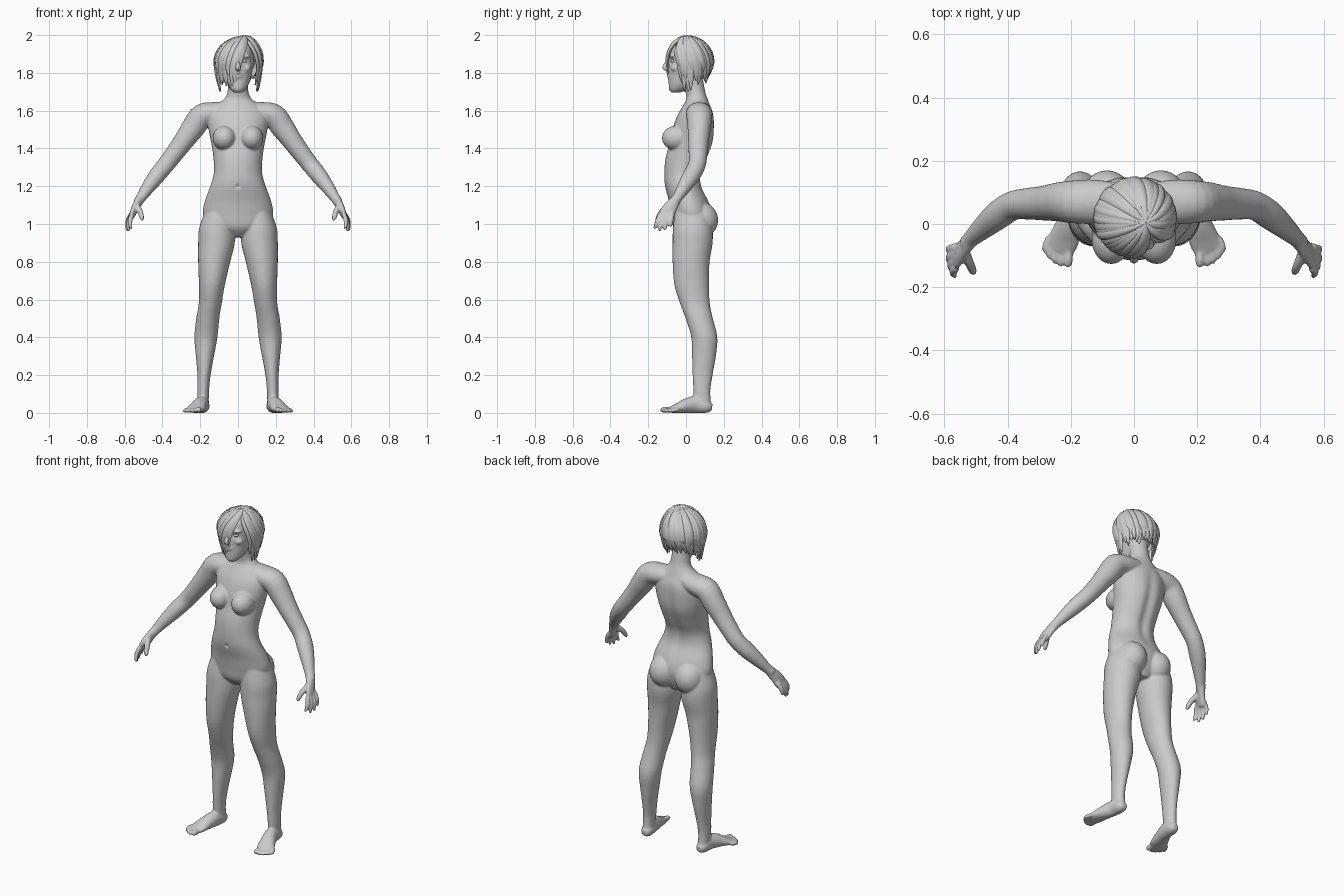
import bpy, bmesh, random
from math import sin, cos, pi, exp, radians
from mathutils import Vector as V

random.seed(4)
if "Cube" in bpy.data.objects:
    bpy.data.objects.remove(bpy.data.objects["Cube"])

clay = bpy.data.materials.new("clay_grey")
clay.use_nodes = True
GREY = (0.6, 0.6, 0.6, 1)
clay.diffuse_color = GREY
clay.node_tree.nodes["Principled BSDF"].inputs["Base Color"].default_value = GREY

X, Y, Z = V((1, 0, 0)), V((0, 1, 0)), V((0, 0, 1))


def refine(rows, steps):
    """Catmull-Rom interpolation of section rows."""
    out = []
    n = len(rows)
    for i in range(n - 1):
        p = [rows[max(0, min(n - 1, i + k))] for k in (-1, 0, 1, 2)]
        for s in range(steps):
            t = s / steps
            out.append([b + t * (c - a + t * (2 * a - 5 * b + 4 * c - d + t * (3 * (b - c) + d - a))) / 2
                        for a, b, c, d in zip(*p)])
    return out + [list(rows[-1])]


def tube(bm, rows, ref=Y, side=1, flat=False, steps=4, segs=20):
    """Loft ellipses; each row is x, y, z, width, depth; depth lies along ref."""
    rows = refine(rows, steps)
    pts = [V((r[0] * side, r[1], r[2])) for r in rows]
    rings = []
    for i, (p, r) in enumerate(zip(pts, rows)):
        t = Z if flat else (pts[min(i + 1, len(pts) - 1)] - pts[max(i - 1, 0)]).normalized()
        up = ref(p) if callable(ref) else V((ref.x * side, ref.y, ref.z))
        a = t.cross(up).normalized()
        b = a.cross(t)
        rings.append([bm.verts.new(p + a * r[3] * cos(2 * pi * k / segs) + b * r[4] * sin(2 * pi * k / segs))
                      for k in range(segs)])
    for q, w in zip(rings, rings[1:]):
        for k in range(segs):
            bm.faces.new((q[k], q[k - 1], w[k - 1], w[k]))
    bm.faces.new(rings[0])
    bm.faces.new(rings[-1][::-1])


def ball(bm, centre, radii):
    new = bmesh.ops.create_uvsphere(bm, u_segments=28, v_segments=18, radius=1)["verts"]
    for v in new:
        v.co = V(c + r * q for c, r, q in zip(centre, radii, v.co))
    return new


def finish(bm, name):
    bmesh.ops.recalc_face_normals(bm, faces=bm.faces)
    me = bpy.data.meshes.new(name)
    bm.to_mesh(me)
    bm.free()
    ob = bpy.data.objects.new(name, me)
    bpy.context.collection.objects.link(ob)
    me.materials.append(clay)
    bpy.ops.object.select_all(action="DESELECT")
    ob.select_set(True)
    bpy.context.view_layer.objects.active = ob
    return ob


body = bmesh.new()

# Torso and neck: height, centre y, half width, half depth
torso = [(.93, .04, .06, .06), (.98, .03, .15, .095), (1.05, .03, .185, .108), (1.12, .015, .176, .105),
         (1.2, -.013, .147, .098), (1.27, -.015, .128, .1), (1.35, .005, .13, .113), (1.43, .03, .142, .116),
         (1.5, .04, .156, .112), (1.57, .05, .16, .098), (1.62, .055, .125, .075), (1.66, .058, .075, .057),
         (1.7, .05, .055, .052), (1.78, .035, .052, .052)]
tube(body, [(0, y, z, w, d) for z, y, w, d in torso], flat=True, segs=36)

# Head
head = [(1.695, -.055, .02, .022), (1.715, -.04, .043, .05), (1.75, -.02, .061, .072), (1.8, .005, .075, .096),
        (1.85, .015, .083, .105), (1.9, .02, .085, .108), (1.94, .02, .075, .095), (1.97, .02, .045, .06)]
tube(body, [(0, y, z, w, d) for z, y, w, d in head], flat=True, segs=32)
tube(body, [(0, -.085, 1.885, .01, .01), (0, -.103, 1.85, .011, .012), (0, -.114, 1.828, .016, .012),
            (0, -.095, 1.815, .012, .01)], segs=12)
for z, w in ((1.79, .026), (1.777, .021)):
    ball(body, (0, -.083, z), (w, .018, .007))
ball(body, (0, -.07, 1.718), (.024, .022, .02))

for s in (1, -1):
    # Chest and seat
    ball(body, (.072 * s, -.048, 1.455), (.062, .079, .066))
    ball(body, (.085 * s, .078, 1.02), (.083, .092, .095))
    # Brow and cheek
    ball(body, (.036 * s, -.068, 1.888), (.03, .018, .009))
    ball(body, (.046 * s, -.05, 1.825), (.024, .03, .022))

    # Leg
    tube(body, [(.1, .03, 1.08, .07, .085), (.112, .035, .98, .093, .104), (.114, .035, .9, .097, .106),
                (.126, .027, .8, .085, .098), (.138, .03, .68, .069, .092), (.147, .047, .58, .061, .079),
                (.16, .07, .5, .061, .072), (.17, .097, .4, .061, .069), (.175, .095, .3, .048, .063),
                (.18, .088, .2, .035, .053), (.184, .084, .12, .031, .045), (.185, .088, .04, .03, .045)],
         side=s, flat=True, segs=28)

    # Foot and toes
    tube(body, [(.182, .138, .03, .018, .018), (.184, .11, .034, .033, .034), (.19, .05, .045, .036, .045),
                (.205, 0, .038, .041, .038), (.222, -.05, .024, .049, .024), (.238, -.085, .015, .045, .014)],
         ref=Z, side=s)
    for i, (x, y) in enumerate([(.208, -.13), (.232, -.129), (.25, -.119), (.267, -.105), (.281, -.085)]):
        r = .015 if i == 0 else .011
        tube(body, [(x * .8 + .042, -.065 + i * .006, .018, r, r), (x, y + .012, r + .002, r, r),
                    (x, y - .006, r, r * .5, r * .5)], ref=Z, side=s, segs=12)

    # Arm
    tube(body, [(.04, .068, 1.6, .05, .06), (.12, .07, 1.59, .056, .07), (.19, .07, 1.572, .064, .068),
                (.237, .07, 1.51, .062, .062), (.285, .066, 1.443, .054, .055), (.335, .064, 1.375, .049, .05),
                (.383, .058, 1.313, .046, .046), (.43, .028, 1.255, .044, .046), (.475, -.01, 1.195, .036, .037),
                (.513, -.045, 1.14, .027, .027), (.53, -.062, 1.115, .026, .026)], side=s, segs=24)

    # Hand and fingers
    tube(body, [(.515, -.047, 1.138, .026, .023), (.542, -.08, 1.09, .036, .02), (.557, -.1, 1.055, .042, .016),
                (.564, -.108, 1.035, .038, .011)], ref=X, side=s)
    tips = [(.566, -.166, .975), (.58, -.142, .962), (.588, -.114, .967), (.588, -.083, .985)]
    for i, (x, y, z) in enumerate(tips):
        b = V((.562, -.139 + i * .022, 1.048 + i * .003))
        e = V((x, y, z))
        m = (b + e) / 2 + V((.008, 0, 0))
        tube(body, [(*b, .013, .013), (*m, .0125, .0125), (*e, .008, .008)], ref=X, side=s, segs=12)
    tube(body, [(.538, -.085, 1.1, .02, .017), (.518, -.128, 1.065, .015, .015), (.51, -.148, 1.035, .013, .013),
                (.506, -.155, 1.018, .007, .007)], ref=X, side=s, segs=12)

skin = finish(body, "body")
mod = skin.modifiers.new("blend", "REMESH")
mod.mode = "VOXEL"
mod.voxel_size = .0052
bpy.ops.object.modifier_apply(modifier=mod.name)
mod = skin.modifiers.new("soften", "SMOOTH")
mod.factor = .5
mod.iterations = 7
bpy.ops.object.modifier_apply(modifier=mod.name)

# Spine furrow, navel and eye sockets pressed into the surface
for v in skin.data.vertices:
    p = v.co
    if p.y > .03 and 1.1 < p.z < 1.6:
        p.y -= .014 * exp(-(p.x / .03) ** 2) * sin(pi * (p.z - 1.1) / .5)
    if p.y < -.06 and 1.1 < p.z < 1.3:
        p.y += .008 * exp(-(p.x ** 2 + (p.z - 1.2) ** 2) / .0001)
    if p.y < -.04 and 1.8 < p.z < 1.92:
        p.y += .009 * exp(-((abs(p.x) - .034) ** 2 + (p.z - 1.862) ** 2) / .0003)
low = min(v.co.z for v in skin.data.vertices)
for v in skin.data.vertices:
    v.co.z -= low * max(0, 1 - v.co.z * 5)
bpy.ops.object.shade_smooth()

# Eyes
eyes = bmesh.new()
for s in (1, -1):
    ball(eyes, (.034 * s, -.067, 1.862), (.015, .014, .0085))
finish(eyes, "eyes")
bpy.ops.object.shade_smooth()

# Hair cap with the face left open
CENTRE, SIZE = V((.003, .02, 1.86)), V((.122, .118, .127))
hair = bmesh.new()
cap = ball(hair, CENTRE, SIZE * .94)
bmesh.ops.delete(hair, geom=[v for v in cap if (v.co.y < -.035 and v.co.z < 1.925) or v.co.z < 1.77],
                 context="VERTS")

# Locks fan out from the crown, parting around the face
PART, GAP = radians(-62), .62


def lock(start, lift, length, width):
    d = (start - PART + pi) % (2 * pi) - pi
    gap = GAP if d > 0 else GAP * .75
    end = PART + (1 if d > 0 else -1) * (gap + abs(d) * (1 - gap / pi))
    back = max(0, sin(end))
    bottom = 1.7 + .045 * back + length
    rows = []
    for i in range(11):
        t = i / 10
        ang = PART + d + (end - PART - d) * min(1, t * 1.5) + .25 * t * back
        bend = min(1, t / .6) * pi / 2
        drop = max(0, (t - .6) / .4)
        grow = lift * (1 - .14 * drop ** 2)
        x = SIZE.x * sin(bend) * cos(ang) * grow + .035 * (1 - sin(bend))
        y = SIZE.y * sin(bend) * sin(ang) * grow - .015 * (1 - sin(bend))
        z = SIZE.z * cos(bend) * lift - (CENTRE.z - bottom) * drop
        w = width * (.45 + .55 * sin(pi * min(.5, t))) * (1 - .85 * drop ** 2)
        rows.append((*(CENTRE + V((x, y, z))), w, .009 * (1 - .6 * drop)))
    tube(hair, rows, ref=lambda p: (p - CENTRE + V((0, 0, .03))).normalized(), steps=2, segs=8)


for count, lift, short in ((30, .96, 0), (34, 1.01, .03)):
    for i in range(count):
        lock(2 * pi * (i + random.uniform(-.3, .3)) / count, lift + random.uniform(-.02, .025),
             short + random.uniform(0, .05), random.uniform(.016, .024))
finish(hair, "hair")
bpy.ops.object.shade_smooth_by_angle(angle=radians(50))
